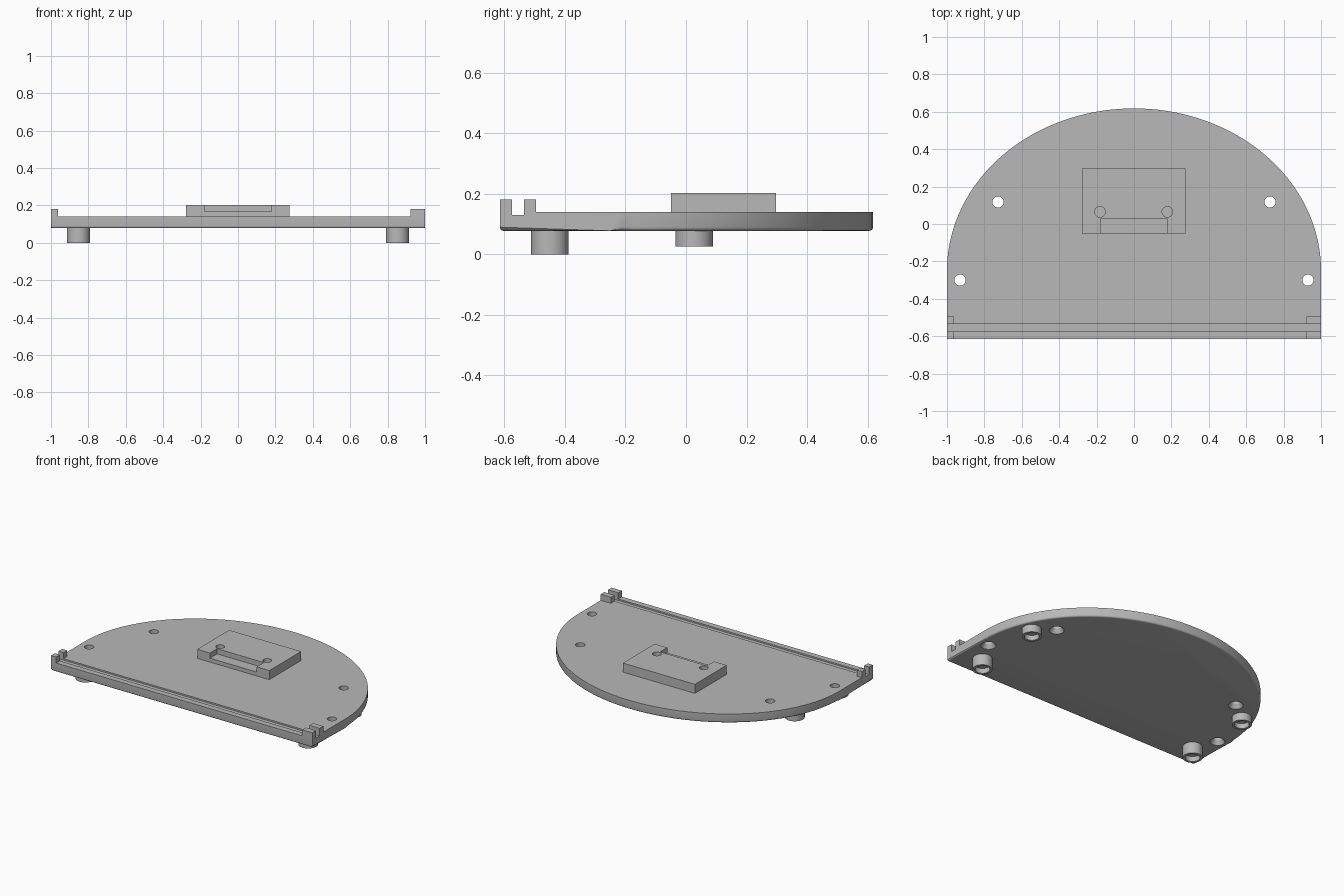
import bpy, bmesh, math
from mathutils import Matrix

if "Cube" in bpy.data.objects:
    bpy.data.objects.remove(bpy.data.objects["Cube"], do_unlink=True)

grey = bpy.data.materials.new("plain grey")
grey.use_nodes = True
grey.diffuse_color = (0.48, 0.48, 0.48, 1)
grey.node_tree.nodes["Principled BSDF"].inputs["Base Color"].default_value = grey.diffuse_color


def make(name, bm):
    bmesh.ops.recalc_face_normals(bm, faces=bm.faces[:])
    mesh = bpy.data.meshes.new(name)
    bm.to_mesh(mesh)
    bm.free()
    mesh.materials.append(grey)
    ob = bpy.data.objects.new(name, mesh)
    bpy.context.collection.objects.link(ob)
    return ob


def box(name, x, y, z):
    bm = bmesh.new()
    bmesh.ops.create_cube(bm, size=1)
    for v in bm.verts:
        v.co = [r[0] if c < 0 else r[1] for c, r in zip(v.co, (x, y, z))]
    return make(name, bm)


def cylinder(name, x, y, z, radius, top_radius=None):
    bm = bmesh.new()
    bmesh.ops.create_cone(bm, cap_ends=True, segments=40, radius1=radius,
                          radius2=top_radius or radius, depth=z[1] - z[0],
                          matrix=Matrix.Translation((x, y, sum(z) / 2)))
    return make(name, bm)


def cut(ob, cutter):
    mod = ob.modifiers.new("cut", 'BOOLEAN')
    mod.operation = 'DIFFERENCE'
    mod.solver = 'EXACT'
    mod.object = cutter
    bpy.context.view_layer.objects.active = ob
    bpy.ops.object.modifier_apply(modifier=mod.name)
    bpy.data.objects.remove(cutter, do_unlink=True)


def smooth(ob):
    bpy.ops.object.select_all(action='DESELECT')
    ob.select_set(True)
    bpy.context.view_layer.objects.active = ob
    bpy.ops.object.shade_smooth_by_angle(angle=math.radians(30))


FRONT, BACK, SHOULDER = -0.615, 0.618, -0.25
BOTTOM, TOP = 0.078, 0.14

# Base plate: straight front and sides, half-ellipse back, rounded lower rim
outline = [(-1, FRONT), (1, FRONT)]
for i in range(73):
    a = math.pi * i / 72
    outline.append((math.cos(a), SHOULDER + (BACK - SHOULDER) * math.sin(a)))
bm = bmesh.new()
face = bm.faces.new([bm.verts.new((x, y, BOTTOM)) for x, y in outline])
rim = list(face.edges)
up = bmesh.ops.extrude_face_region(bm, geom=[face], use_keep_orig=True)
for v in up["geom"]:
    if isinstance(v, bmesh.types.BMVert):
        v.co.z = TOP
bmesh.ops.bevel(bm, geom=rim, offset=0.012, segments=4, profile=0.5, affect='EDGES')
plate = make("base_plate", bm)

# Shallow slot across the front
cut(plate, box("slot_cutter", (-1.1, 1.1), (-0.575, -0.535), (0.13, 0.3)))

# Countersunk screw holes
for side in (-1, 1):
    for x, y in ((0.93, -0.3), (0.727, 0.118)):
        cut(plate, cylinder("hole_cutter", side * x, y, (0, 0.3), 0.03))
        cut(plate, cylinder("sink_cutter", side * x, y, (BOTTOM - 0.005, 0.105), 0.05, 0.03))
smooth(plate)

# Guide tabs on both sides of the slot
for side, x in (("right", (-1, -0.962)), ("left", (0.922, 1))):
    box(side + "_front_tab", x, (FRONT, -0.575), (0.125, 0.182))
    box(side + "_rear_tab", x, (-0.535, -0.495), (0.125, 0.182))

# Raised mounting block with front recess and two blind holes
block = box("mounting_block", (-0.277, 0.275), (-0.05, 0.298), (TOP - 0.005, 0.203))
cut(block, box("recess_cutter", (-0.18, 0.178), (-0.1, 0.028), (0.167, 0.3)))
for x in (-0.182, 0.178):
    cut(block, cylinder("block_hole_cutter", x, 0.065, (0.15, 0.3), 0.028))
smooth(block)

# Hollow feet, the rear pair shorter
for side, sx in (("right", -1), ("left", 1)):
    for place, y, low in (("front", -0.45, 0), ("rear", 0.027, 0.026)):
        foot = cylinder(f"{side}_{place}_foot", sx * 0.853, y, (low, BOTTOM + 0.01), 0.062)
        cut(foot, cylinder("foot_cutter", sx * 0.853, y, (low - 0.05, low + 0.035), 0.046))
        smooth(foot)
